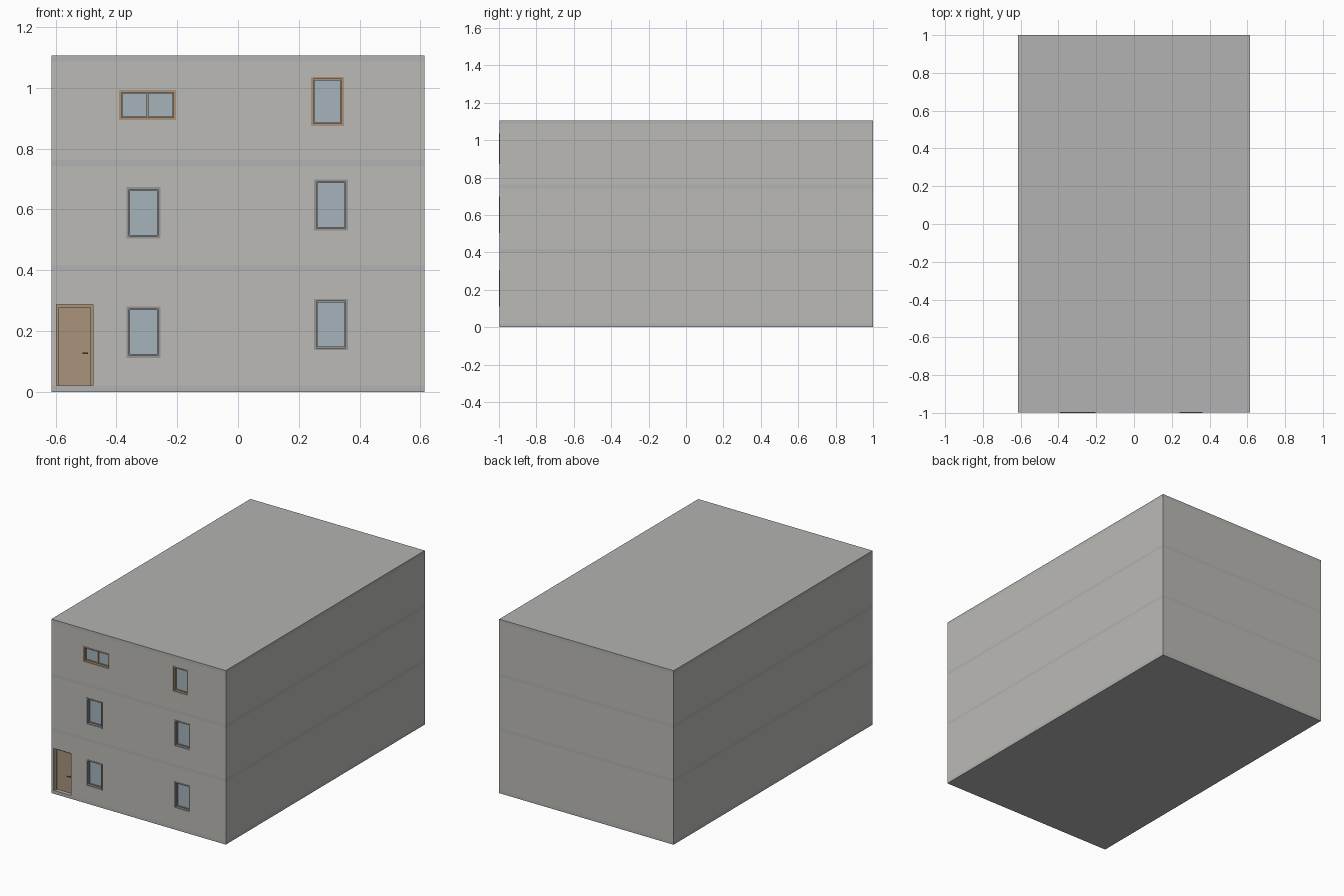
import bpy, bmesh
from mathutils import Vector

if "Cube" in bpy.data.objects:
    bpy.data.objects.remove(bpy.data.objects["Cube"])

W, YF, YB = 0.613, -0.998, 1.0          # half width, front and back wall faces
T = 0.04                                # wall thickness


def material(name, rgb):
    m = bpy.data.materials.new(name)
    m.diffuse_color = (*rgb, 1)
    m.use_nodes = True
    m.node_tree.nodes["Principled BSDF"].inputs["Base Color"].default_value = m.diffuse_color
    return m


WALL = material("wall", (0.50, 0.49, 0.465))
SLAB = material("slab", (0.45, 0.45, 0.445))
GLASS = material("glass", (0.38, 0.45, 0.50))
WOOD = material("wood", (0.40, 0.295, 0.20))
METAL = material("grey_frame", (0.30, 0.305, 0.31))
DARK = material("dark_metal", (0.08, 0.08, 0.08))


def boxes(name, parts, mat=None):
    """One object made of boxes given as (x0, x1, y0, y1, z0, z1)."""
    bm = bmesh.new()
    for x0, x1, y0, y1, z0, z1 in parts:
        for v in bmesh.ops.create_cube(bm, size=1)["verts"]:
            v.co = Vector((x1 if v.co.x > 0 else x0,
                           y1 if v.co.y > 0 else y0,
                           z1 if v.co.z > 0 else z0))
    mesh = bpy.data.meshes.new(name)
    bm.to_mesh(mesh)
    bm.free()
    ob = bpy.data.objects.new(name, mesh)
    bpy.context.collection.objects.link(ob)
    if mat:
        mesh.materials.append(mat)
    return ob


def cut(ob, part):
    """Subtract a box from an object and remove the cutter."""
    cutter = boxes("cutter", [part])
    cutter.hide_render = True
    mod = ob.modifiers.new("opening", "BOOLEAN")
    mod.operation, mod.solver, mod.object = "DIFFERENCE", "EXACT", cutter
    bpy.context.view_layer.objects.active = ob
    bpy.ops.object.modifier_apply(modifier=mod.name)
    bpy.data.objects.remove(cutter)


def rim(x0, x1, z0, z1, w, y0, y1):
    """Four bars forming a rectangular frame."""
    return [(x0, x0 + w, y0, y1, z0, z1), (x1 - w, x1, y0, y1, z0, z1),
            (x0 + w, x1 - w, y0, y1, z0, z0 + w),
            (x0 + w, x1 - w, y0, y1, z1 - w, z1)]


def window(name, x0, x1, z0, z1, mat, panes=1):
    # casing at the wall face, set-back sashes, then glass
    boxes(name + "_casing", rim(x0, x1, z0, z1, 0.008, -1.0, YF + T), mat)
    a, b, c, d = x0 + 0.008, x1 - 0.008, z0 + 0.008, z1 - 0.008
    step = (b - a) / panes
    sash = []
    for i in range(panes):
        sash += rim(a + i * step, a + (i + 1) * step, c, d, 0.004, -0.984, -0.966)
    boxes(name + "_sash", sash, mat)
    boxes(name + "_glass", [(a + 0.002, b - 0.002, -0.978, -0.972,
                             c + 0.002, d - 0.002)], GLASS)


# floor and roof slabs
slabs = [(0.0, 0.021), (0.397, 0.417), (0.742, 0.763), (1.086, 1.106)]
for i, (z0, z1) in enumerate(slabs):
    boxes(f"slab_{i}", [(-W, W, YF, YB, z0, z1)], SLAB)

# openings per storey: x0, x1, z0, z1, frame material, panes
storeys = [
    [(-0.367, -0.255, 0.112, 0.281, METAL, 1), (0.250, 0.362, 0.137, 0.306, METAL, 1)],
    [(-0.367, -0.255, 0.504, 0.673, METAL, 1), (0.250, 0.362, 0.530, 0.698, METAL, 1)],
    [(-0.391, -0.204, 0.894, 0.993, WOOD, 2), (0.240, 0.348, 0.874, 1.036, WOOD, 1)],
]
door = (-0.597, -0.477, 0.021, 0.288)

# hollow storey walls with window openings
for i, openings in enumerate(storeys):
    z0, z1 = slabs[i][1], slabs[i + 1][0]
    wall = boxes(f"walls_{i}", [(-W, W, YF, YB, z0, z1)], WALL)
    cut(wall, (-W + T, W - T, YF + T, YB - T, z0 - 0.005, z1 + 0.005))
    for j, (xa, xb, za, zb, mat, panes) in enumerate(openings):
        cut(wall, (xa, xb, YF - 0.1, YF + T + 0.01, za, zb))
        window(f"window_{i}_{j}", xa, xb, za, zb, mat, panes)
    if i == 0:
        cut(wall, (door[0], door[1], YF - 0.1, YF + T + 0.01, z0 - 0.01, door[3]))

# entrance door: frame, recessed leaf, handle
x0, x1, z0, z1 = door
boxes("door_frame", [(x0, x0 + 0.008, -0.984, YF + T, z0, z1),
                     (x1 - 0.008, x1, -0.984, YF + T, z0, z1),
                     (x0 + 0.008, x1 - 0.008, -0.984, YF + T, z1 - 0.010, z1)], WOOD)
boxes("door_leaf", [(x0 + 0.008, x1 - 0.008, -0.974, -0.962, z0, z1 - 0.010)], WOOD)
boxes("door_handle", [(x1 - 0.020, x1 - 0.016, -0.982, -0.974, 0.125, 0.129),
                      (x1 - 0.034, x1 - 0.016, -0.985, -0.982, 0.125, 0.129)], DARK)
